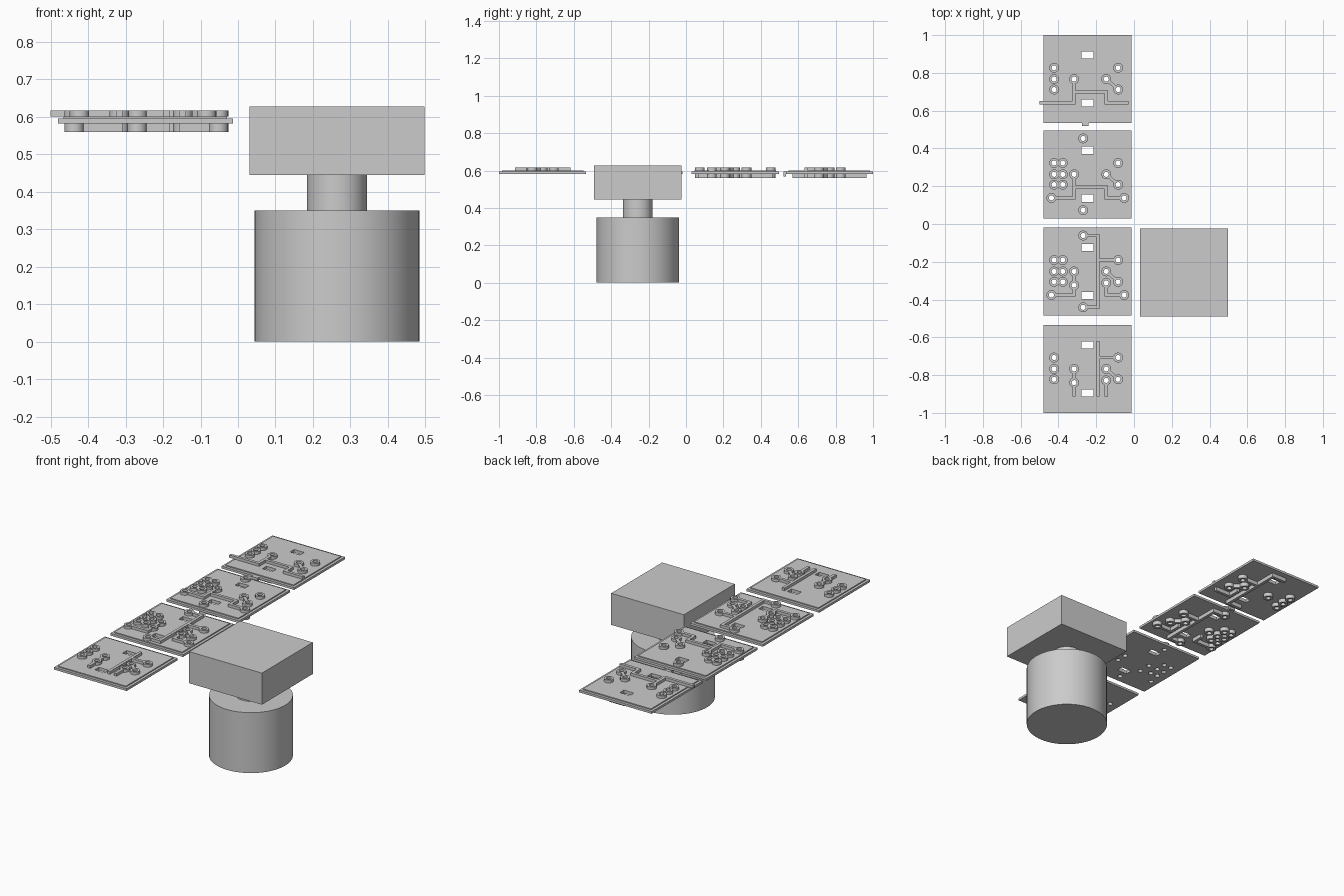
import bpy, bmesh
from math import tau, cos, sin
from mathutils import Vector, Matrix

cube = bpy.data.objects.get("Cube")
if cube:
    bpy.data.objects.remove(cube, do_unlink=True)

grey = bpy.data.materials.new("light_grey")
grey.use_nodes = True
grey.diffuse_color = (0.6, 0.6, 0.6, 1)
grey.node_tree.nodes["Principled BSDF"].inputs["Base Color"].default_value = (0.6, 0.6, 0.6, 1)


def add_box(bm, x, y, z0, z1, width, depth, angle=0):
    m = (Matrix.Translation((x, y, (z0 + z1) / 2)) @ Matrix.Rotation(angle, 4, 'Z')
         @ Matrix.Diagonal((width, depth, z1 - z0, 1)))
    bmesh.ops.create_cube(bm, size=1, matrix=m)


def add_cylinder(bm, x, y, z0, z1, radius, sides):
    bmesh.ops.create_cone(bm, cap_ends=True, segments=sides, radius1=radius, radius2=radius,
                          depth=z1 - z0, matrix=Matrix.Translation((x, y, (z0 + z1) / 2)))


def add_tube(bm, x, y, z0, z1, outer, inner, sides=24):
    section = [(outer, z0), (outer, z1), (inner, z1), (inner, z0)]
    rings = [[bm.verts.new((x + r * cos(tau * i / sides), y + r * sin(tau * i / sides), z))
              for r, z in section] for i in range(sides)]
    for i, a in enumerate(rings):
        b = rings[(i + 1) % sides]
        for k in range(4):
            n = (k + 1) % 4
            bm.faces.new((a[k], b[k], b[n], a[n]))


def make(name, bm, smooth=False):
    bmesh.ops.recalc_face_normals(bm, faces=bm.faces)
    mesh = bpy.data.meshes.new(name)
    bm.to_mesh(mesh)
    bm.free()
    mesh.materials.append(grey)
    obj = bpy.data.objects.new(name, mesh)
    bpy.context.scene.collection.objects.link(obj)
    if smooth:
        bpy.ops.object.select_all(action='DESELECT')
        obj.select_set(True)
        bpy.context.view_layer.objects.active = obj
        bpy.ops.object.shade_smooth_by_angle()
    return obj


# Drum, neck and block
CX, CY = 0.264, -0.258
for name, z0, z1, radius in (("drum", 0, 0.35, 0.22), ("neck", 0.35, 0.445, 0.08)):
    bm = bmesh.new()
    add_cylinder(bm, CX, CY, z0, z1, radius, 64)
    make(name, bm, True)
SIZE = 0.466
bm = bmesh.new()
add_box(bm, CX, CY, 0.445, 0.628, SIZE, SIZE)
make("block", bm)

# Plate layers, and the shared columns and rows of the pads
Z_LOW, Z_BASE, Z_STEP, Z_TOP, Z_HIGH = 0.56, 0.582, 0.595, 0.601, 0.617
PAD, HOLE, TRACE = 0.026, 0.0135, 0.017
PX = -0.247
EDGE, A, B, C, V, MID, D, E, F = -0.19, -0.176, -0.13, -0.07, -0.022, 0.057, 0.1, 0.163, 0.195
UP, HI, ROW, LO, LOW2, FOOT, END, BEND = 0.19, 0.06, 0, -0.055, -0.073, -0.125, -0.19, -0.068

small_pads = [(A, HI), (A, ROW), (A, LO), (C, ROW), (D, ROW), (E, HI), (E, LO)]
big_pads = small_pads + [(B, HI), (B, ROW), (B, LO), (EDGE, FOOT), (F, FOOT), (V, UP), (V, END)]
extra_pads = [(C, LOW2), (D, LOW2 + 0.012)]

# Raised traces, one list of paths for each layout
diagonal = [(D, ROW), (E, LO)]
bridge = [(C, BEND), (D, BEND), (D, FOOT), (F, FOOT)]
loop = [(V, UP), (MID, UP), (MID, END), (V, END)]
branch = [(MID, HI), (E, HI)]
left_foot = [(C, LOW2), (C, FOOT), (EDGE, FOOT)]
right_foot = [(D, LOW2 + 0.012), (D, FOOT), (F, FOOT)]
link = [(C, ROW), (C, LOW2)]

far_top = [[(C, ROW), (C, FOOT), (-0.245, FOOT)], bridge[:3] + [(0.21, FOOT)], diagonal]
mid_top = [[(C, ROW), (C, FOOT), (EDGE, FOOT)], bridge, diagonal]
mid_alt = [loop, branch, left_foot, right_foot, link, diagonal]
near_top = [[(MID, 0.14), (MID, -0.138)], branch, [(C, LOW2), (C, -0.138)],
            [(D, LOW2 + 0.012), (D, -0.138)], link, diagonal]

# name, centre y, pads, top traces, traces underneath (None leaves it bare)
boards = [
    ("far_plate", 0.767, small_pads, far_top, [loop, branch, right_foot, diagonal]),
    ("back_plate", 0.263, big_pads, mid_top, [loop, branch, right_foot, left_foot, diagonal]),
    ("front_plate", -0.251, big_pads + extra_pads, mid_alt, None),
    ("near_plate", -0.767, small_pads + extra_pads, near_top, None),
]


def add_traces(bm, cy, paths, pads, z0, z1):
    for path in paths:
        for p, q in zip(path, path[1:]):
            a, b = Vector(p), Vector(q)
            d = (b - a).normalized()
            # stop at a pad's rim, or overlap to fill a corner
            a -= d * (-PAD * 0.85 if p in pads else TRACE / 2)
            b += d * (-PAD * 0.85 if q in pads else TRACE / 2)
            m = (a + b) / 2
            add_box(bm, PX + m.x, cy + m.y, z0, z1, (b - a).length, TRACE,
                    Vector((1, 0)).angle_signed(d) * -1)


def cut_plate(name, cy, pads):
    # Drill holes and two windows through a stepped plate
    bm = bmesh.new()
    for x, y in pads:
        add_cylinder(bm, PX + x, cy + y, 0.5, 0.7, HOLE, 24)
    for y in (0.127, -0.127):
        add_box(bm, PX, cy + y, 0.5, 0.7, 0.064, 0.038)
    cutter = make("plate_cutter", bm)
    cutter.hide_render = True
    for part, z0, z1, size in (("base", Z_BASE, Z_STEP, SIZE), ("step", Z_STEP, Z_TOP, SIZE - 0.03)):
        bm = bmesh.new()
        add_box(bm, PX, cy, z0, z1, size, size)
        obj = make(name + "_" + part, bm)
        mod = obj.modifiers.new("holes", 'BOOLEAN')
        mod.operation, mod.solver, mod.object = 'DIFFERENCE', 'EXACT', cutter
        bpy.context.view_layer.update()
        done = obj.evaluated_get(bpy.context.evaluated_depsgraph_get())
        mesh = bpy.data.meshes.new_from_object(done)
        obj.modifiers.clear()
        obj.data = mesh
    bpy.data.objects.remove(cutter, do_unlink=True)


for name, cy, pads, top, under in boards:
    cut_plate(name, cy, pads)
    for side, paths, z0, z1 in (("top", top, Z_TOP, Z_HIGH), ("under", under, Z_LOW, Z_BASE)):
        if paths is None:
            continue
        bm = bmesh.new()
        for x, y in pads:
            add_tube(bm, PX + x, cy + y, z0, z1, PAD, HOLE)
        make(name + "_" + side + "_pads", bm, True)
        bm = bmesh.new()
        add_traces(bm, cy, paths, pads, z0, z1)
        make(name + "_" + side + "_traces", bm)

# Small loose tab between the two rear plates
bm = bmesh.new()
add_box(bm, -0.258, 0.527, 0.568, Z_STEP, 0.036, 0.014)
make("loose_tab", bm)
